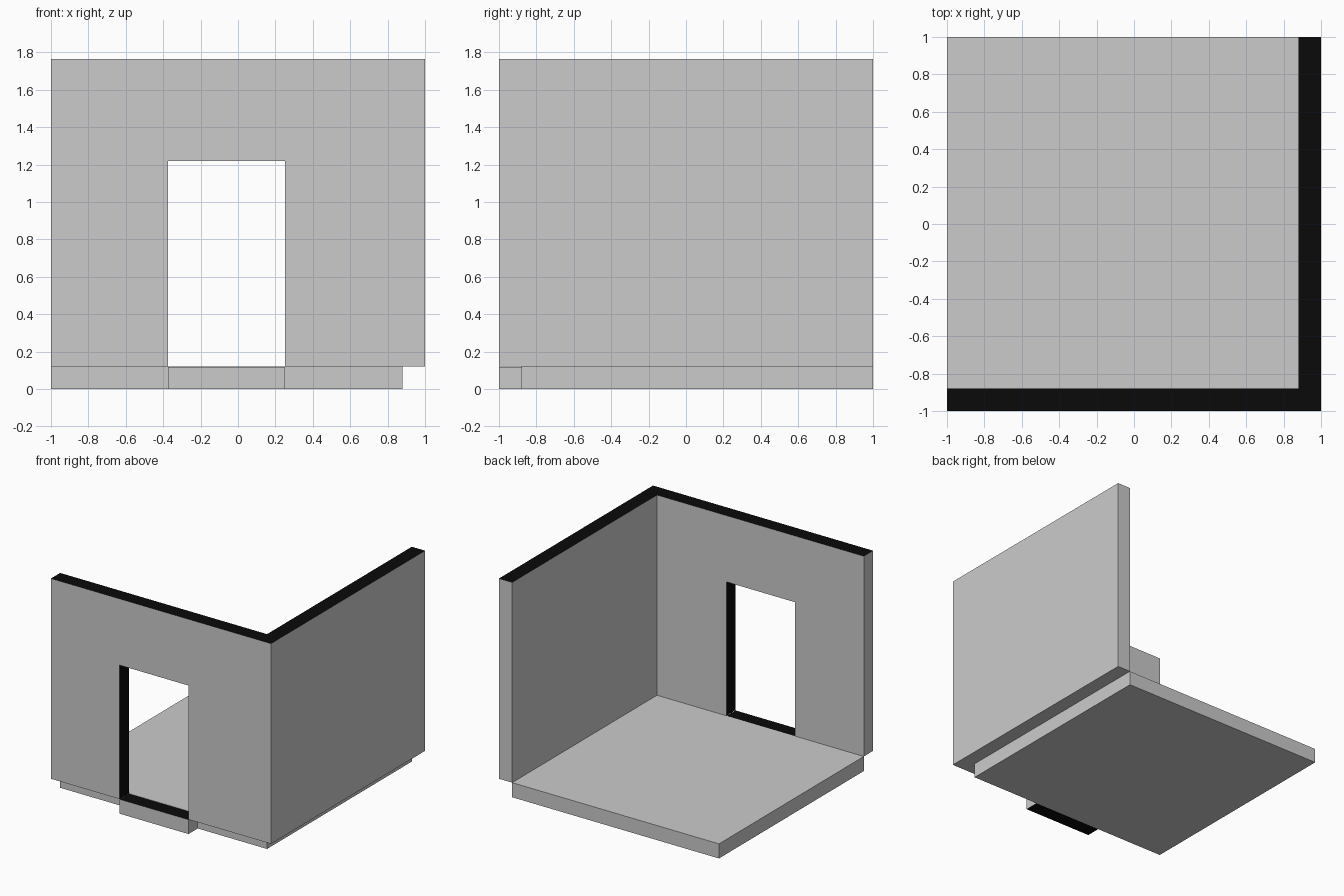
import bpy, bmesh
from mathutils import Vector

if "Cube" in bpy.data.objects:
    bpy.data.objects.remove(bpy.data.objects["Cube"])

FLOOR_Z, TOP_Z, INNER = 0.12, 1.765, 0.88
DOOR_L, DOOR_R, DOOR_TOP = -0.375, 0.25, 1.22

black = bpy.data.materials.new("black_trim")
black.diffuse_color = (0.003, 0.003, 0.003, 1)
grey = bpy.data.materials.new("grey_plaster")


def finish(bm, name, is_black=None):
    """Turn a bmesh into an object; faces picked by is_black get the dark trim."""
    bmesh.ops.recalc_face_normals(bm, faces=bm.faces)
    me = bpy.data.meshes.new(name)
    if is_black:
        for f in bm.faces:
            f.material_index = int(is_black(f.normal, f.calc_center_median()))
    bm.to_mesh(me)
    bm.free()
    if is_black:
        me.materials.append(grey)
        me.materials.append(black)
        grey.diffuse_color = (0.8, 0.8, 0.8, 1)
    ob = bpy.data.objects.new(name, me)
    bpy.context.collection.objects.link(ob)
    return ob


def box(name, lo, hi, is_black=None):
    lo, hi = Vector(lo), Vector(hi)
    bm = bmesh.new()
    bmesh.ops.create_cube(bm, size=1)
    bmesh.ops.scale(bm, vec=hi - lo, verts=bm.verts)
    bmesh.ops.translate(bm, vec=(lo + hi) / 2, verts=bm.verts)
    return finish(bm, name, is_black)


# floor slab and door threshold (black top and underside)
box("floor_slab", (-1, -INNER, 0), (INNER, 1, FLOOR_Z))
box("door_threshold", (DOOR_L, -1, 0), (DOOR_R, -INNER, 0.118),
    lambda n, c: abs(n.z) > 0.9)

# front wall: elevation profile with the doorway, extruded to wall thickness
profile = [(-1, FLOOR_Z), (DOOR_L, FLOOR_Z), (DOOR_L, DOOR_TOP), (DOOR_R, DOOR_TOP),
           (DOOR_R, FLOOR_Z), (1, FLOOR_Z), (1, TOP_Z), (-1, TOP_Z)]
bm = bmesh.new()
front = bm.faces.new([bm.verts.new((x, -1, z)) for x, z in profile])
ret = bmesh.ops.extrude_face_region(bm, geom=[front], use_keep_orig=True)
bmesh.ops.translate(bm, vec=(0, 1 - INNER, 0),
                    verts=[g for g in ret["geom"] if isinstance(g, bmesh.types.BMVert)])
bmesh.ops.recalc_face_normals(bm, faces=bm.faces)

# side wall: split off the corner strip and pull it to the back
bmesh.ops.bisect_plane(bm, geom=bm.verts[:] + bm.edges[:] + bm.faces[:],
                       plane_co=(INNER, 0, 0), plane_no=(1, 0, 0))
strip = [f for f in bm.faces
         if f.normal.y > 0.9 and f.calc_center_median().x > INNER]
ret = bmesh.ops.extrude_discrete_faces(bm, faces=strip)
bmesh.ops.translate(bm, vec=(0, 1 + INNER, 0), verts=ret["faces"][0].verts[:])
bmesh.ops.remove_doubles(bm, verts=bm.verts, dist=0.0001)
bmesh.ops.dissolve_limit(bm, angle_limit=0.02, verts=bm.verts, edges=bm.edges)


# black wall tops and door reveals
def wall_black(n, c):
    reveal = DOOR_L - 0.01 < c.x < DOOR_R + 0.01 and DOOR_TOP + 0.01 > c.z
    return n.z > 0.9 or (reveal and (abs(n.x) > 0.9 or (n.z < -0.9 and c.z > 1)))


finish(bm, "corner_walls", wall_black)

for m in bpy.data.materials:
    if m.users and not m.is_grease_pencil:
        m.use_nodes = True
        m.node_tree.nodes["Principled BSDF"].inputs["Base Color"].default_value = m.diffuse_color
